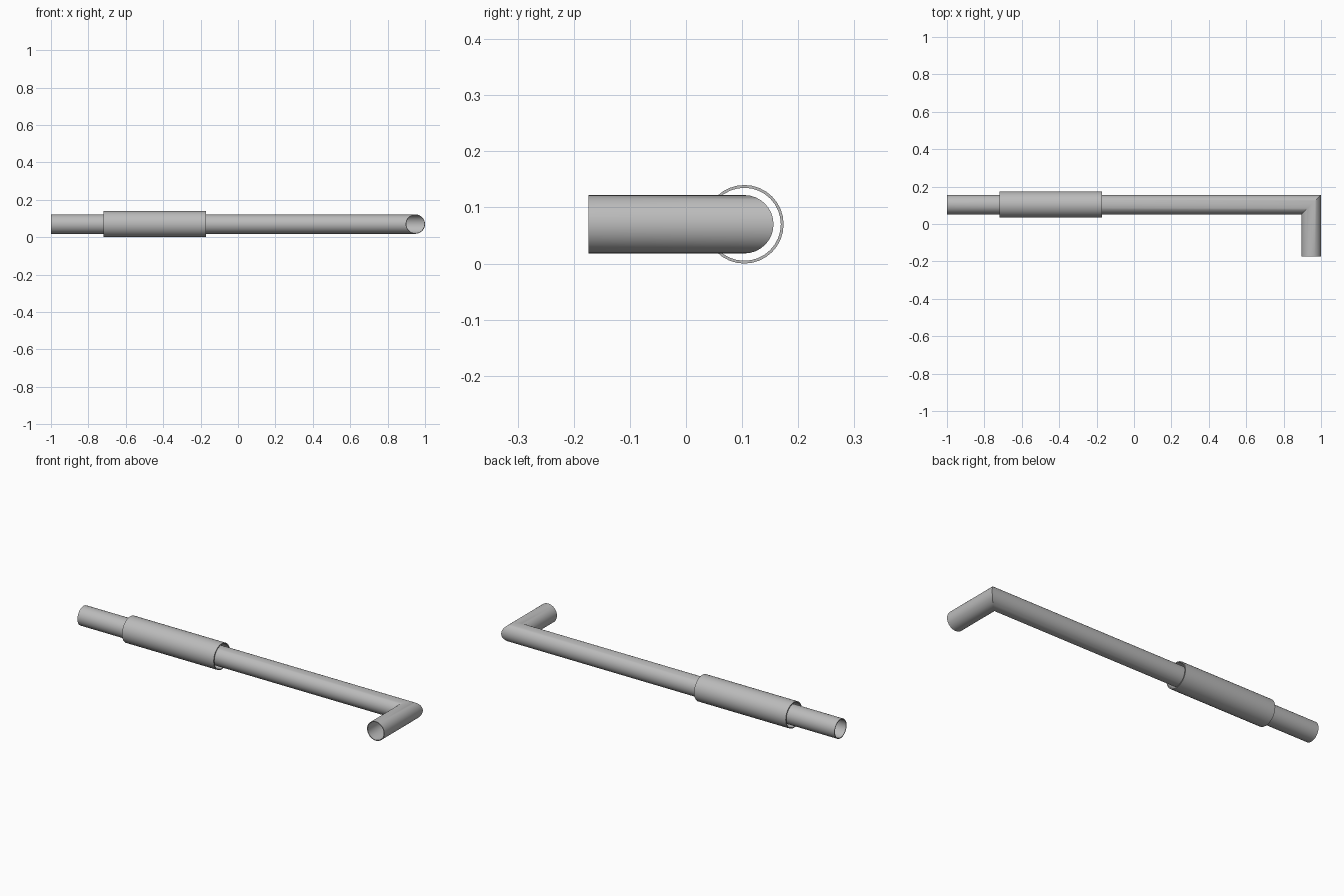
import bpy, bmesh
from math import cos, sin, tau, radians
from mathutils import Vector

cube = bpy.data.objects.get("Cube")
if cube:
    bpy.data.objects.remove(cube)

SIDES = 32
AXIS_Y, AXIS_Z = 0.104, 0.07
PIPE_R, SLEEVE_R, WALL = 0.052, 0.07, 0.005

steel = bpy.data.materials.new("grey steel")
steel.use_nodes = True
grey = (0.5, 0.5, 0.5, 1)
steel.diffuse_color = grey
steel.node_tree.nodes["Principled BSDF"].inputs["Base Color"].default_value = grey


def tube(name, stations, outer, wall):
    """Hollow tube through stations of (centre, sideways vector); a mitre has a longer vector."""
    bm = bmesh.new()

    def ring(centre, side, r):
        return [bm.verts.new(Vector(centre) + Vector(side) * r * cos(tau * i / SIDES)
                             + Vector((0, 0, r * sin(tau * i / SIDES)))) for i in range(SIDES)]

    # outer skin one way, inner skin back again, closed at both rims
    rings = [ring(c, s, outer) for c, s in stations]
    rings += [ring(c, s, outer - wall) for c, s in reversed(stations)]
    for a, b in zip(rings, rings[1:] + rings[:1]):
        for i in range(SIDES):
            j = (i + 1) % SIDES
            bm.faces.new((a[i], a[j], b[j], b[i]))
    bmesh.ops.recalc_face_normals(bm, faces=bm.faces)
    mesh = bpy.data.meshes.new(name)
    bm.to_mesh(mesh)
    bm.free()
    mesh.materials.append(steel)
    obj = bpy.data.objects.new(name, mesh)
    bpy.context.collection.objects.link(obj)
    bpy.ops.object.select_all(action='DESELECT')
    obj.select_set(True)
    bpy.context.view_layer.objects.active = obj
    bpy.ops.object.shade_smooth_by_angle(angle=radians(30))
    return obj


# Long pipe with a mitred corner and a short arm towards the front
tube("bent_pipe", [((-1, AXIS_Y, AXIS_Z), (0, 1, 0)),
                   ((1 - PIPE_R, AXIS_Y, AXIS_Z), (1, 1, 0)),
                   ((1 - PIPE_R, -0.174, AXIS_Z), (1, 0, 0))], PIPE_R, WALL * 0.8)

# Loose sleeve around the long pipe
tube("sleeve", [((x, AXIS_Y, AXIS_Z), (0, 1, 0)) for x in (-0.72, -0.17)], SLEEVE_R, WALL)
